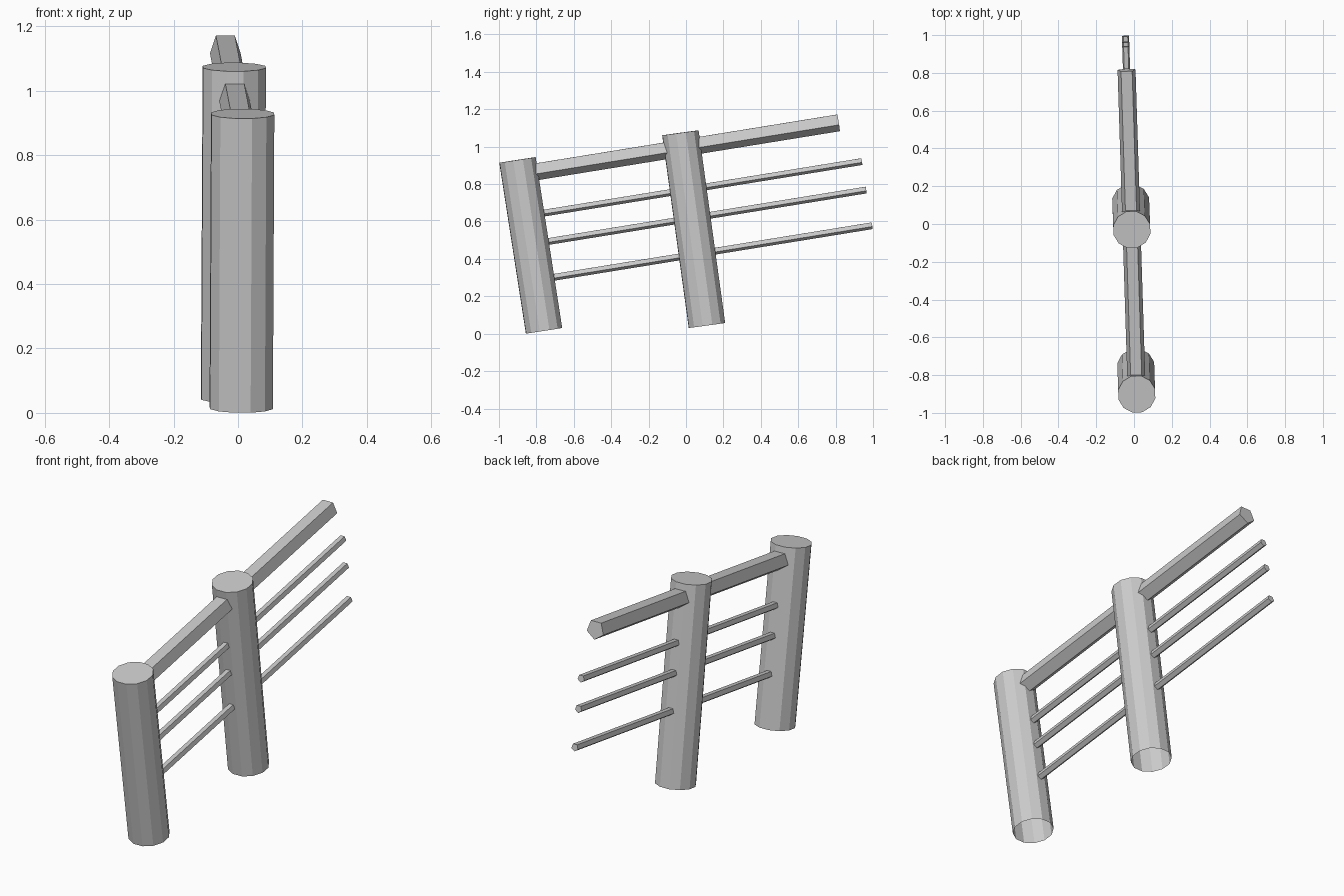
import bpy, bmesh, math
from mathutils import Vector, Matrix

if "Cube" in bpy.data.objects:
    bpy.data.objects.remove(bpy.data.objects["Cube"])


def x_on_line(y):
    # the fence runs along a line turned slightly about z
    return -0.0137 - 0.0316 * y


def prism(name, start, end, radius, sides, phase, open_start=False):
    """Flat-faced prism from start to end; phase turns its corners about the axis."""
    a, b = Vector(start), Vector(end)
    z = (b - a).normalized()
    x = Vector((1, 0.0316, 0))
    x = (x - z * x.dot(z)).normalized()
    y = z.cross(x)
    bm = bmesh.new()
    rings = []
    for c in (a, b):
        ring = []
        for i in range(sides):
            t = phase + 2 * math.pi * i / sides
            ring.append(bm.verts.new(c + radius * (math.cos(t) * x + math.sin(t) * y)))
        rings.append(ring)
    lo, hi = rings
    for i in range(sides):
        j = (i + 1) % sides
        bm.faces.new((lo[i], lo[j], hi[j], hi[i]))
    bm.faces.new(hi)
    if not open_start:
        bm.faces.new(lo[::-1])
    mesh = bpy.data.meshes.new(name)
    bm.to_mesh(mesh)
    bm.free()
    obj = bpy.data.objects.new(name, mesh)
    bpy.context.collection.objects.link(obj)
    return obj


# Leaning round posts, open underneath
posts = [("front_post", (0.010, -0.759, 0.0155), (0.0145, -0.901, 0.929)),
         ("middle_post", (-0.017, 0.112, 0.044), (-0.0115, -0.030, 1.074))]
for name, foot, top in posts:
    prism(name, foot, top, 0.101, 12, math.pi / 12, open_start=True)

# Five-sided rails with a flat top, from inside the front post through the middle post
SLOPE = 0.162
rails = [("hand_rail", 0.815, 1.132, 0.050, -0.87),
         ("upper_rail", 0.940, 0.922, 0.020, -0.84),
         ("middle_rail", 0.963, 0.770, 0.020, -0.82),
         ("lower_rail", 0.995, 0.579, 0.020, -0.79)]
for name, y_end, z_end, radius, y_start in rails:
    z_start = z_end - SLOPE * (y_end - y_start)
    # local y of the section points down here, so a corner at +90 degrees is the underside
    prism(name, (x_on_line(y_start), y_start, z_start),
          (x_on_line(y_end), y_end, z_end), radius, 5, math.pi / 2
          if Vector((0, 1, SLOPE)).cross(Vector((1, 0, 0))).z < 0 else -math.pi / 2)
